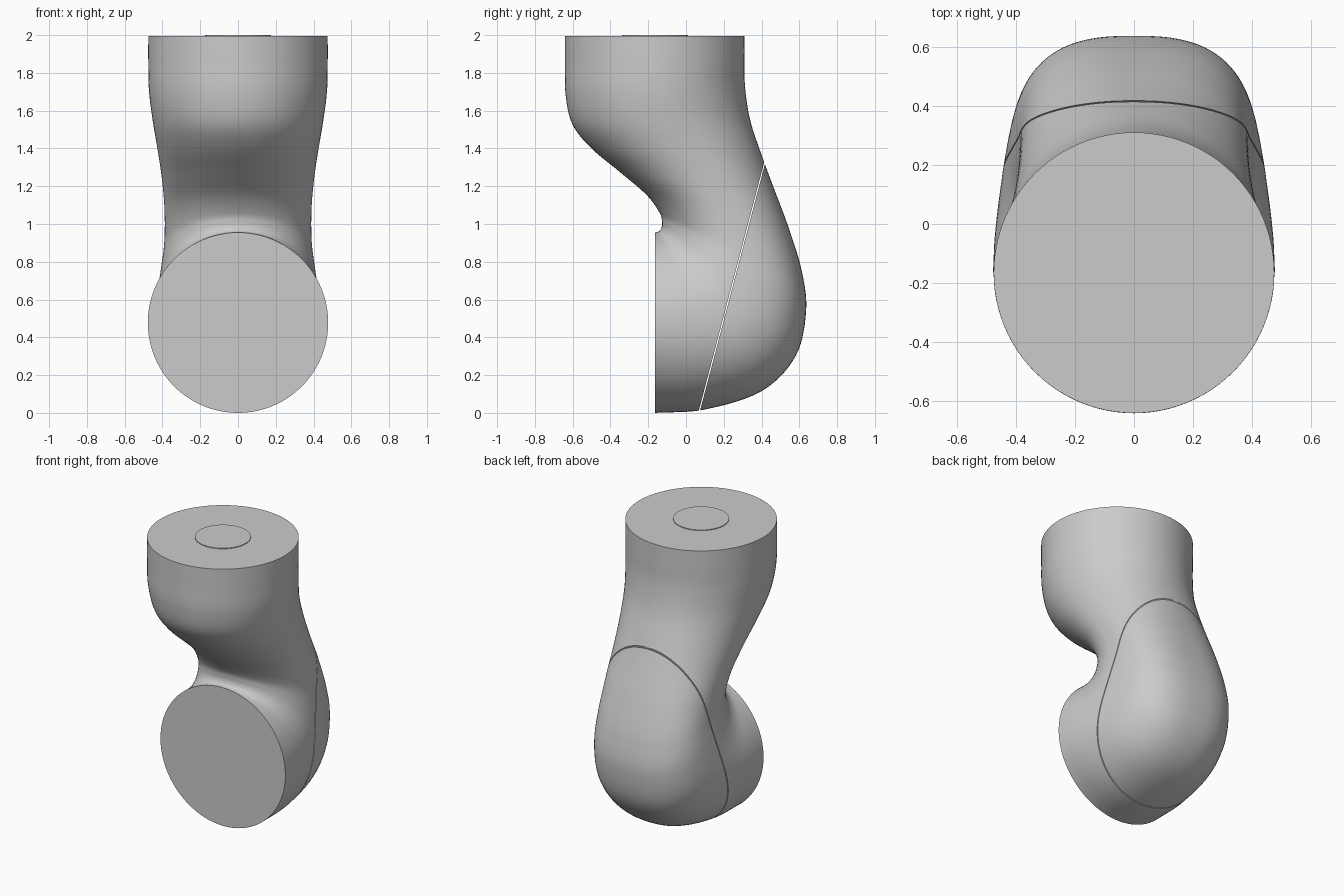
import bpy, bmesh, math
from mathutils import Vector

if "Cube" in bpy.data.objects:
    bpy.data.objects.remove(bpy.data.objects["Cube"])

# Elbow cross-sections: inner y,z / outer y,z / half width / outer squareness
SECTIONS = [
    (-.64, 1.995, .31, 1.995, .475, 2.0),
    (-.64, 1.85, .31, 1.87, .475, 2.0),
    (-.637, 1.68, .313, 1.72, .471, 2.0),
    (-.60, 1.525, .34, 1.55, .45, 2.05),
    (-.50, 1.40, .395, 1.38, .425, 2.15),
    (-.35, 1.275, .465, 1.19, .402, 2.3),
    (-.21, 1.155, .54, .99, .389, 2.5),
    (-.14, 1.06, .612, .755, .390, 2.65),
    (-.127, 1.01, .636, .54, .405, 2.65),
    (-.13, .98, .58, .30, .425, 2.5),
    (-.142, .962, .40, .115, .448, 2.3),
    (-.157, .956, .10, .018, .470, 2.1),
    (-.165, .955, -.165, 0, .4775, 2.0),
]
SEGS, STEPS = 96, 7


def catmull(a, b, c, d, t):
    return [.5 * (2*q + (r-p)*t + (2*p-5*q+4*r-s)*t*t + (3*q-p-3*r+s)*t**3)
            for p, q, r, s in zip(a, b, c, d)]


def smooth_sections():
    n = len(SECTIONS)
    ext = lambda i, j: [2*a - b for a, b in zip(SECTIONS[i], SECTIONS[j])]
    pts = [ext(0, 1)] + SECTIONS + [ext(-1, -2)]
    out = [catmull(*pts[i:i+4], k / STEPS) for i in range(n-1) for k in range(STEPS)]
    return out + [SECTIONS[-1]]


def ring(iy, iz, oy, oz, w, p):
    inner, outer = Vector((0, iy, iz)), Vector((0, oy, oz))
    mid, axis = (inner + outer) / 2, (outer - inner) / 2
    for i in range(SEGS):
        a = 2 * math.pi * i / SEGS
        c, s = math.cos(a), math.sin(a)
        e = 2 / p if c > 0 else 1
        yield (mid + axis * math.copysign(abs(c)**e, c)
               + Vector((w * math.copysign(abs(s)**e, s), 0, 0)))


def finish(bm, name):
    bmesh.ops.recalc_face_normals(bm, faces=bm.faces)
    me = bpy.data.meshes.new(name)
    bm.to_mesh(me)
    bm.free()
    ob = bpy.data.objects.new(name, me)
    bpy.context.collection.objects.link(ob)
    bpy.ops.object.select_all(action='DESELECT')
    ob.select_set(True)
    bpy.context.view_layer.objects.active = ob
    bpy.ops.object.shade_smooth_by_angle(angle=math.radians(35))


# Lofted elbow solid with flat flange faces at both ends
elbow = bmesh.new()
rings = [[elbow.verts.new(v) for v in ring(*s)] for s in smooth_sections()]
for r0, r1 in zip(rings, rings[1:]):
    for i in range(SEGS):
        j = (i + 1) % SEGS
        elbow.faces.new((r0[i], r0[j], r1[j], r1[i]))
elbow.faces.new(rings[0])
elbow.faces.new(rings[-1])

# Split along the slanted seam into body and rear cover
seam_low, seam_high = Vector((0, .068, 0)), Vector((0, .418, 1.33))
d = (seam_high - seam_low).normalized()
normal = Vector((0, d.z, -d.y))
for name, side in (("elbow_body", 1), ("rear_cover", -1)):
    bm = elbow.copy()
    cut = bmesh.ops.bisect_plane(bm, geom=bm.verts[:] + bm.edges[:] + bm.faces[:],
                                 plane_co=seam_low - normal * .003 * side,
                                 plane_no=normal * side, clear_outer=True)
    edges = [e for e in cut['geom_cut'] if isinstance(e, bmesh.types.BMEdge)]
    bmesh.ops.holes_fill(bm, edges=edges, sides=0)
    finish(bm, name)
elbow.free()

# Small raised disc on the top flange
bm = bmesh.new()
bmesh.ops.create_cone(bm, cap_ends=True, segments=64, radius1=.175, radius2=.175, depth=.01)
bmesh.ops.translate(bm, verts=bm.verts, vec=(0, -.165, 1.995))
finish(bm, "top_disc")
